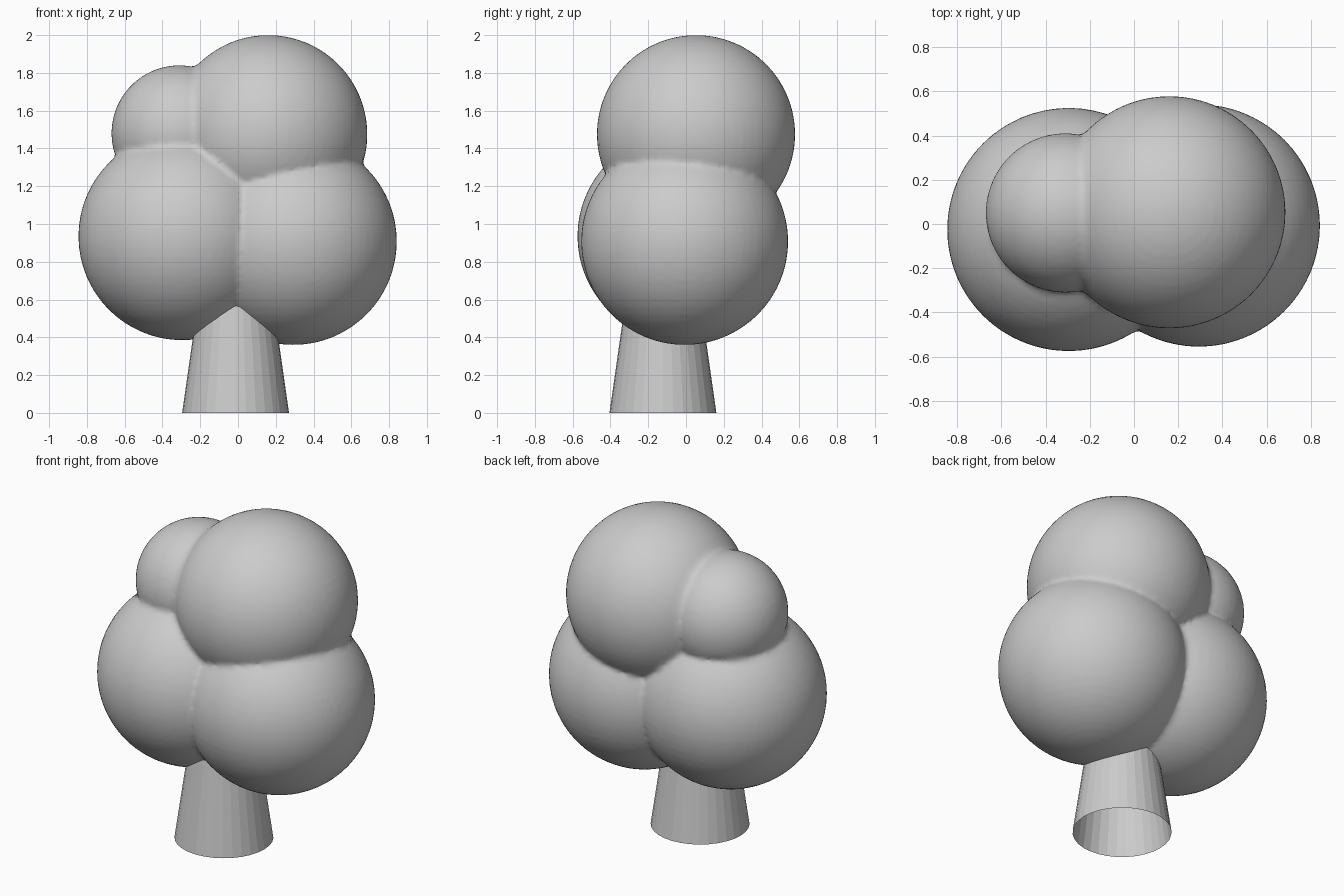
import bpy, bmesh
from mathutils import Matrix

if "Cube" in bpy.data.objects:
    bpy.data.objects.remove(bpy.data.objects["Cube"])


def new_object(name, bm):
    mesh = bpy.data.meshes.new(name)
    bm.to_mesh(mesh)
    bm.free()
    obj = bpy.data.objects.new(name, mesh)
    bpy.context.collection.objects.link(obj)
    return obj


# Foliage: four overlapping balls fused into one skin (x, y, z, radius)
balls = [
    (-0.295, -0.025, 0.935, 0.550),   # lower left
    (0.293, -0.007, 0.908, 0.548),    # lower right
    (0.160, 0.053, 1.475, 0.525),     # upper right
    (-0.310, 0.050, 1.480, 0.360),    # upper left, small
]
bm = bmesh.new()
for x, y, z, r in balls:
    bmesh.ops.create_uvsphere(bm, u_segments=64, v_segments=32, radius=r,
                              matrix=Matrix.Translation((x, y, z)))
foliage = new_object("foliage", bm)
remesh = foliage.modifiers.new("fuse", 'REMESH')
remesh.mode = 'VOXEL'
remesh.voxel_size = 0.02
remesh.use_smooth_shade = True
foliage.data.polygons.foreach_set("use_smooth", [True] * len(foliage.data.polygons))

# Trunk: open tapered tube that runs up into the foliage
height = 0.7
bm = bmesh.new()
bmesh.ops.create_cone(bm, cap_ends=False, segments=32, radius1=0.283,
                      radius2=0.183, depth=height,
                      matrix=Matrix.Translation((-0.013, -0.122, height / 2)))
new_object("trunk", bm)
